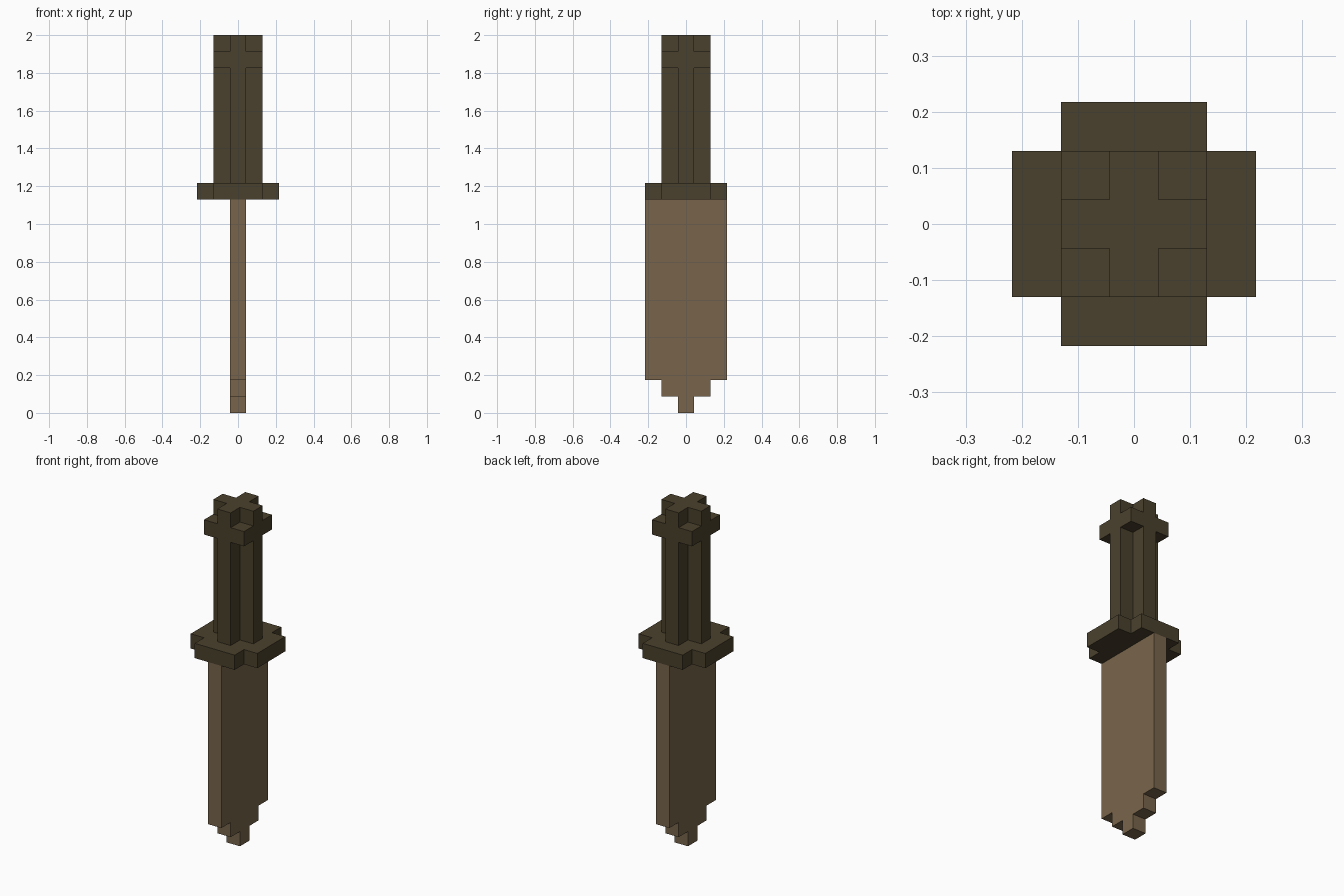
import bpy, bmesh
from mathutils import Vector

if "Cube" in bpy.data.objects:
    bpy.data.objects.remove(bpy.data.objects["Cube"])

U = 2 / 23  # block size: the dagger is 23 blocks tall


def material(name, color):
    m = bpy.data.materials.new(name)
    m.diffuse_color = (*color, 1)
    m.use_nodes = True
    m.node_tree.nodes["Principled BSDF"].inputs["Base Color"].default_value = m.diffuse_color
    return m


dark_wood = material("dark_olive_brown", (0.0685, 0.0513, 0.0252))
light_wood = material("light_brown", (0.188, 0.130, 0.0704))


def prism(name, points, direction, mat):
    """Extrude a closed outline, all sizes in blocks."""
    bm = bmesh.new()
    face = bm.faces.new([bm.verts.new(Vector(p) * U) for p in points])
    new = bmesh.ops.extrude_face_region(bm, geom=[face], use_keep_orig=True)["geom"]
    bmesh.ops.translate(bm, vec=Vector(direction) * U,
                        verts=[g for g in new if isinstance(g, bmesh.types.BMVert)])
    bmesh.ops.recalc_face_normals(bm, faces=bm.faces[:])
    mesh = bpy.data.meshes.new(name)
    bm.to_mesh(mesh)
    bm.free()
    mesh.materials.append(mat)
    obj = bpy.data.objects.new(name, mesh)
    bpy.context.collection.objects.link(obj)
    return obj


def cross(inner, outer, z):
    """Plus-shaped outline at height z."""
    i, o = inner, outer
    quarter = [(o, -i), (o, i), (i, i)]
    points = []
    for _ in range(4):
        points += [(x, y, z) for x, y in quarter]
        quarter = [(-y, x) for x, y in quarter]
    return points


# Blade with a stepped tip, one block thick
half = [(0.5, 0), (0.5, 1), (1.5, 1), (1.5, 2), (2.5, 2), (2.5, 13)]
outline = half + [(-y, z) for y, z in reversed(half)]
prism("blade", [(-0.5, y, z) for y, z in outline], (1, 0, 0), light_wood)

# Cross-shaped guard
prism("guard", cross(1.5, 2.5, 13), (0, 0, 1), dark_wood)

# Fluted grip, square collar and cross-shaped pommel cap
prism("grip", cross(0.5, 1.5, 14), (0, 0, 7), dark_wood)
square = [(-1.5, -1.5, 21), (1.5, -1.5, 21), (1.5, 1.5, 21), (-1.5, 1.5, 21)]
prism("collar", square, (0, 0, 1), dark_wood)
prism("pommel", cross(0.5, 1.5, 22), (0, 0, 1), dark_wood)
